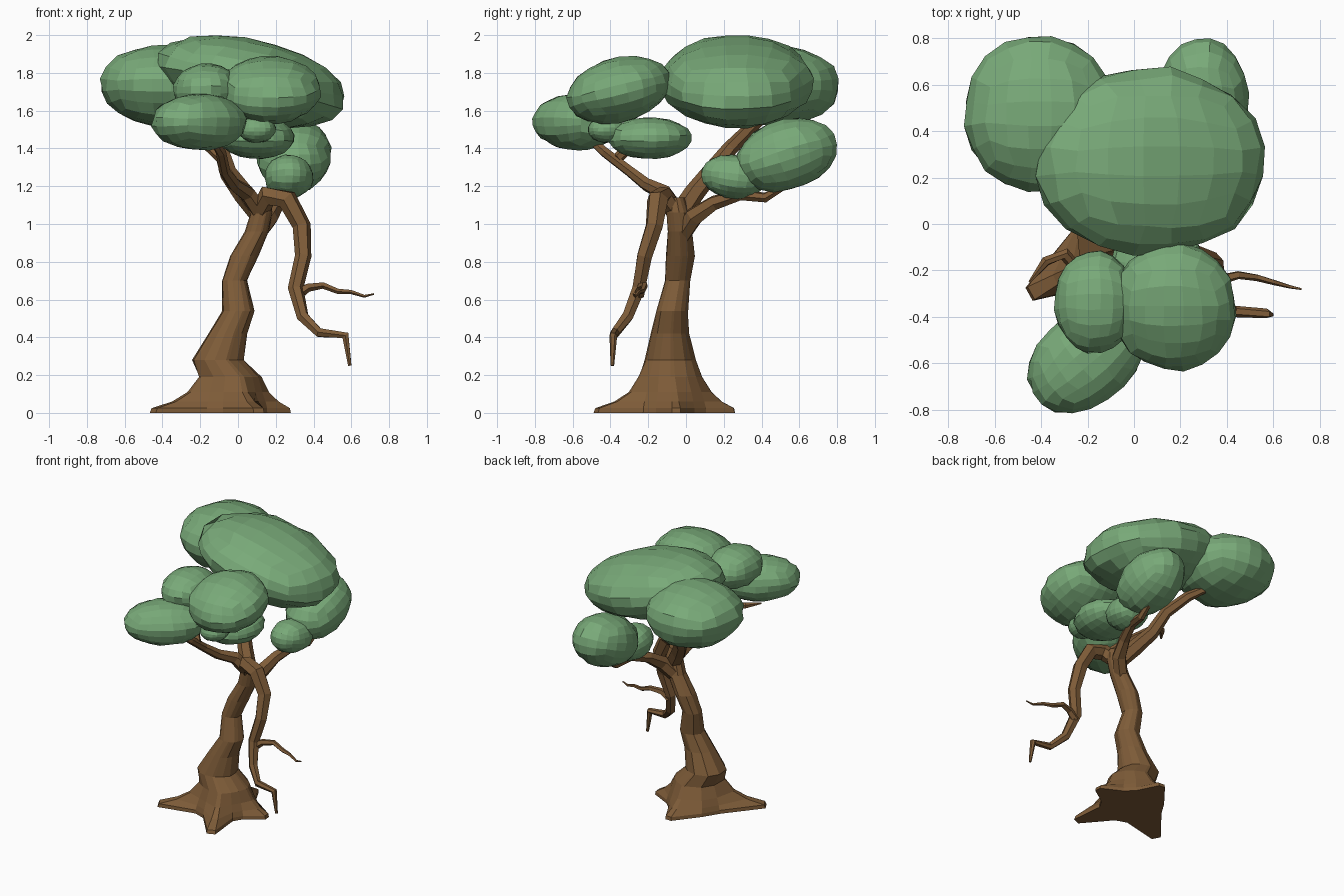
import bpy, bmesh, math, random
from mathutils import Vector, Euler

random.seed(4)


def material(name, rgb):
    m = bpy.data.materials.new(name)
    m.diffuse_color = (*rgb, 1)
    return m


BARK = material("bark brown", (0.21, 0.107, 0.04))
LEAF = material("leaf green", (0.19, 0.40, 0.19))


def finish(bm, name, mat):
    bmesh.ops.recalc_face_normals(bm, faces=bm.faces)
    mesh = bpy.data.meshes.new(name)
    bm.to_mesh(mesh)
    bm.free()
    mesh.materials.append(mat)
    bpy.context.collection.objects.link(bpy.data.objects.new(name, mesh))


def loft(name, rings, mat):
    """Skin a list of equal-sized point rings and cap both ends."""
    bm = bmesh.new()
    vs = [[bm.verts.new(p) for p in ring] for ring in rings]
    n = len(vs[0])
    for a, b in zip(vs, vs[1:]):
        for i in range(n):
            j = (i + 1) % n
            bm.faces.new((a[i], a[j], b[j], b[i]))
    bm.faces.new(vs[0][::-1])
    bm.faces.new(vs[-1])
    finish(bm, name, mat)


def branch(name, path, sides=6):
    """Tapered crooked tube; path holds (x, y, z, radius)."""
    pts = [Vector(p[:3]) for p in path]
    rings, side, last = [], None, None
    for i, p in enumerate(pts):
        t = (pts[min(i + 1, len(pts) - 1)] - pts[max(i - 1, 0)]).normalized()
        if side is None:
            side = t.orthogonal().normalized()
        else:
            side = last.rotation_difference(t) @ side
        last = t
        up = t.cross(side)
        ring = []
        for k in range(sides):
            a = math.tau * k / sides
            r = path[i][3] * random.uniform(0.92, 1.1)
            ring.append(p + (side * math.cos(a) + up * math.sin(a)) * r)
        rings.append(ring)
    loft(name, rings, BARK)


def leaf_clump(name, centre, radii, tilt=(0, 0, 0)):
    """Faceted ellipsoid made from a rounded cube."""
    bm = bmesh.new()
    bmesh.ops.create_cube(bm, size=2)
    bmesh.ops.subdivide_edges(bm, edges=bm.edges[:], cuts=4, use_grid_fill=True)
    turn = Euler([math.radians(a) for a in tilt]).to_matrix()
    for v in bm.verts:
        d = Vector([math.tan(c * math.pi / 4) for c in v.co]).normalized()
        d *= random.uniform(0.975, 1.035)
        v.co = Vector(centre) + turn @ Vector([d[i] * radii[i] for i in range(3)])
    finish(bm, name, LEAF)


# Trunk: roots are star points (angle, reach) on the lowest rings
roots = [(5, 0.33), (87, 0.34), (209, 0.46), (292, 0.43)]
star = []
for i, (ang, reach) in enumerate(roots):
    nxt = roots[(i + 1) % 4][0] + (360 if i == 3 else 0)
    gap = nxt - ang
    star += [(ang - 4, reach), (ang + 4, reach), (ang + gap * 0.36, 0.22), (ang + gap * 0.64, 0.22)]
# z, centre x, centre y, radius, root share
levels = [
    (0.0, -0.05, -0.08, 0.2, 1.0), (0.025, -0.05, -0.08, 0.2, 0.96),
    (0.06, -0.05, -0.08, 0.2, 0.5), (0.11, -0.05, -0.08, 0.185, 0.2),
    (0.19, -0.045, -0.085, 0.16, 0.06), (0.28, -0.105, -0.085, 0.138, 0),
    (0.42, -0.055, -0.085, 0.10, 0), (0.54, 0.0, -0.075, 0.083, 0),
    (0.70, -0.02, -0.045, 0.068, 0), (0.83, 0.03, -0.03, 0.075, 0),
    (0.96, 0.10, -0.035, 0.064, 0), (1.06, 0.125, -0.045, 0.06, 0),
    (1.14, 0.12, -0.06, 0.05, 0)]
rings = []
for z, cx, cy, r, k in levels:
    ring = []
    for ang, reach in star:
        a = math.radians(ang)
        d = r * (1 - k) + reach * k
        if k == 0:
            a += 0
            d *= random.uniform(0.95, 1.06)
        ring.append((cx + math.cos(a) * d, cy + math.sin(a) * d, z))
    rings.append(ring)
loft("trunk", rings, BARK)

# Branches
branch("drooping_branch", [
    (0.11, -0.05, 1.06, 0.05), (0.16, -0.12, 1.15, 0.055), (0.26, -0.15, 1.13, 0.055),
    (0.335, -0.165, 0.99, 0.048), (0.345, -0.22, 0.83, 0.042), (0.305, -0.25, 0.66, 0.038),
    (0.345, -0.31, 0.51, 0.032), (0.43, -0.375, 0.425, 0.026), (0.57, -0.385, 0.41, 0.022),
    (0.592, -0.39, 0.25, 0.009)])
branch("drooping_twig", [
    (0.31, -0.25, 0.625, 0.03), (0.37, -0.24, 0.665, 0.024), (0.45, -0.22, 0.675, 0.018),
    (0.53, -0.23, 0.645, 0.015), (0.60, -0.25, 0.64, 0.012), (0.67, -0.27, 0.617, 0.008),
    (0.72, -0.28, 0.63, 0.004)], 5)
branch("front_branch", [
    (0.12, -0.05, 1.06, 0.05), (0.05, -0.11, 1.16, 0.045), (-0.02, -0.21, 1.21, 0.036),
    (-0.07, -0.30, 1.28, 0.03), (-0.09, -0.43, 1.38, 0.026), (-0.14, -0.52, 1.46, 0.02)])
branch("front_twig", [
    (-0.08, -0.37, 1.34, 0.028), (-0.2, -0.25, 1.45, 0.027), (-0.30, -0.13, 1.52, 0.026),
    (-0.38, -0.16, 1.54, 0.022), (-0.45, -0.25, 1.54, 0.006)])
branch("back_left_branch", [
    (0.12, -0.04, 1.04, 0.055), (0.03, 0.04, 1.16, 0.052), (-0.05, 0.13, 1.27, 0.046),
    (-0.09, 0.23, 1.40, 0.04), (-0.19, 0.34, 1.51, 0.033), (-0.30, 0.43, 1.58, 0.024)])
branch("back_right_branch", [
    (0.09, -0.03, 0.93, 0.05), (0.17, 0.04, 1.04, 0.05), (0.21, 0.15, 1.11, 0.04),
    (0.26, 0.29, 1.155, 0.032), (0.29, 0.42, 1.14, 0.027), (0.30, 0.52, 1.20, 0.02)])

# Foliage: name, centre, radii, tilt in degrees
for clump in [
    ("crown_main", (0.07, 0.27, 1.755), (0.51, 0.405, 0.22), (0, 13, 0)),
    ("crown_back_left", (-0.405, 0.475, 1.735), (0.325, 0.34, 0.215), (0, 0, 0)),
    ("crown_back_right", (0.295, 0.53, 1.365), (0.2, 0.275, 0.185), (18, 0, 0)),
    ("crown_back_small", (0.27, 0.25, 1.25), (0.13, 0.17, 0.115), (-8, 0, 0)),
    ("crown_front_right", (0.17, -0.355, 1.71), (0.27, 0.28, 0.17), (14, 0, 0)),
    ("crown_front_middle", (-0.17, -0.335, 1.71), (0.175, 0.22, 0.14), (0, 0, 0)),
    ("crown_front_left", (-0.205, -0.575, 1.54), (0.28, 0.2, 0.15), (0, 0, 40)),
    ("crown_under", (0.1, -0.19, 1.455), (0.2, 0.22, 0.11), (0, 0, 0)),
    ("crown_under_small", (0.1, -0.42, 1.5), (0.1, 0.1, 0.07), (0, 0, 0)),
]:
    leaf_clump(*clump)
